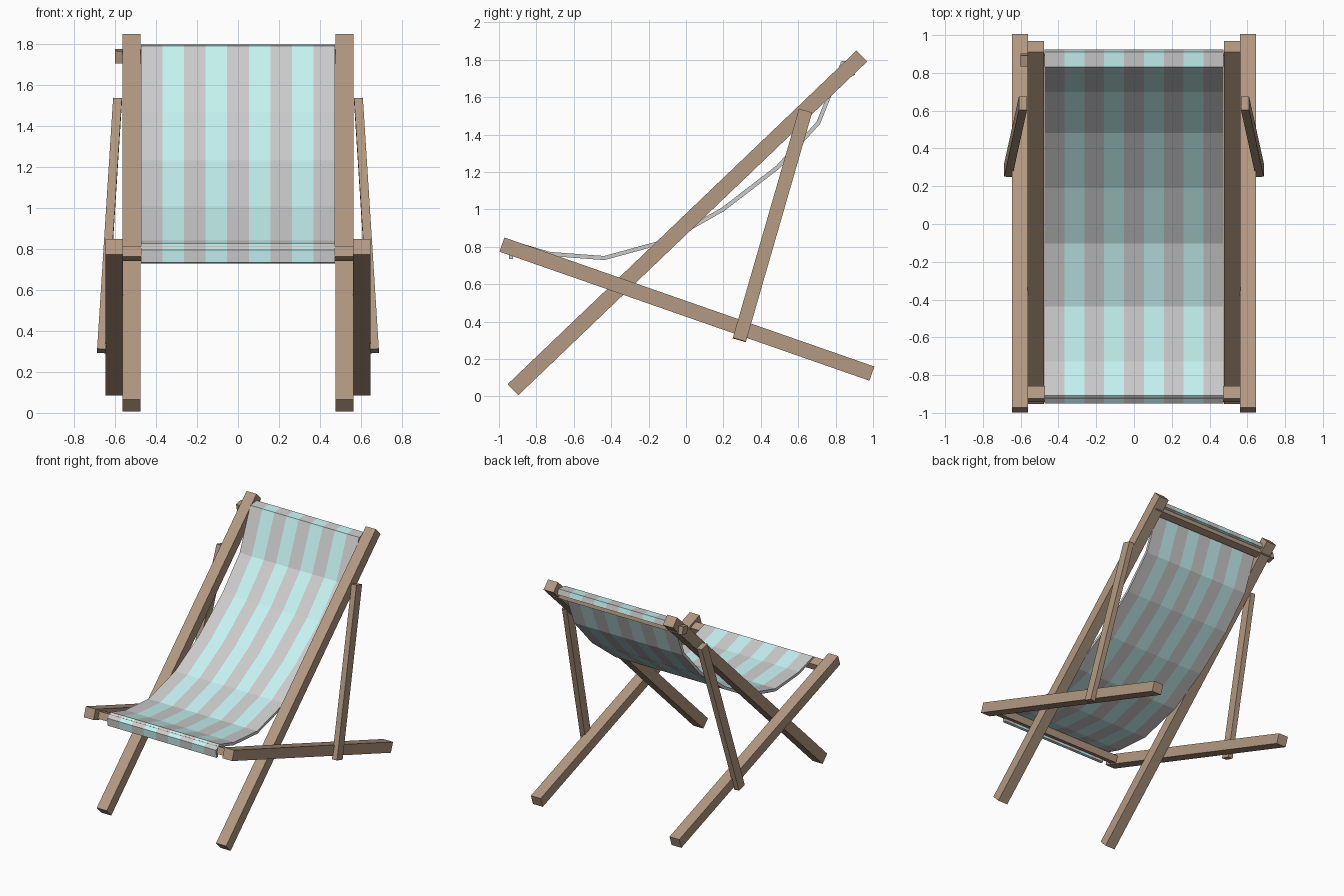
import bpy, bmesh
from mathutils import Vector, Matrix

if "Cube" in bpy.data.objects:
    bpy.data.objects.remove(bpy.data.objects["Cube"])


def material(name, rgb):
    m = bpy.data.materials.new(name)
    m.diffuse_color = (*rgb, 1)
    m.use_nodes = True
    m.node_tree.nodes["Principled BSDF"].inputs["Base Color"].default_value = m.diffuse_color
    return m


wood = material("wood", (0.45, 0.32, 0.22))
grey = material("canvas_grey", (0.8, 0.8, 0.8))
teal = material("canvas_teal", (0.56, 0.90, 0.88))


def add(name, bm, mats):
    bmesh.ops.recalc_face_normals(bm, faces=bm.faces)
    me = bpy.data.meshes.new(name)
    bm.to_mesh(me)
    bm.free()
    for m in mats:
        me.materials.append(m)
    ob = bpy.data.objects.new(name, me)
    bpy.context.collection.objects.link(ob)
    return ob


def beam(name, a, b, wide, thick, side=Vector((1, 0, 0))):
    """Square-cut timber from a to b; wide runs along side, thick across it."""
    a, b = Vector(a), Vector(b)
    d = (b - a).normalized()
    s = (side - d * side.dot(d)).normalized()
    rot = Matrix((s, d.cross(s), d)).transposed().to_4x4()
    bm = bmesh.new()
    bmesh.ops.create_cube(bm, size=1, matrix=Matrix.Translation((a + b) / 2) @ rot
                          @ Matrix.Diagonal((wide, thick, (b - a).length, 1)))
    return add(name, bm, [wood])


# Side timbers, left and right
for label, s in (("left", -1), ("right", 1)):
    beam("back_rail_" + label, (s * 0.52, -0.925, 0.036), (s * 0.52, 0.94, 1.82), 0.087, 0.082)
    beam("seat_rail_" + label, (s * 0.604, -0.984, 0.812), (s * 0.604, 0.994, 0.122), 0.085, 0.08)
    beam("prop_" + label, (s * 0.588, 0.639, 1.527), (s * 0.666, 0.285, 0.302), 0.043, 0.073)

# Cross bars that carry the canvas
beam("top_bar", (-0.60, 0.868, 1.742), (0.54, 0.868, 1.742), 0.06, 0.06, Vector((0, 0.98, 0.2)))
beam("front_bar", (-0.575, -0.90, 0.778), (0.575, -0.90, 0.778), 0.07, 0.055, Vector((0, 0.94, -0.34)))

# Sagging striped canvas, hooked over both bars
profile = [(-0.935, 0.735), (-0.94, 0.79), (-0.905, 0.815), (-0.73, 0.762), (-0.437, 0.74),
           (-0.10, 0.832), (0.197, 1.0), (0.49, 1.225), (0.707, 1.462),
           (0.837, 1.783), (0.905, 1.79), (0.912, 1.755)]
bm = bmesh.new()
stripes, half = 9, 0.474
rows = [[bm.verts.new((-half + 2 * half * i / stripes, y, z)) for i in range(stripes + 1)]
        for y, z in profile]
for r0, r1 in zip(rows, rows[1:]):
    for i in range(stripes):
        f = bm.faces.new((r0[i], r0[i + 1], r1[i + 1], r1[i]))
        f.material_index = i % 2
canvas = add("canvas_seat", bm, [grey, teal])
solid = canvas.modifiers.new("thickness", "SOLIDIFY")
solid.thickness = 0.022
solid.offset = 0
